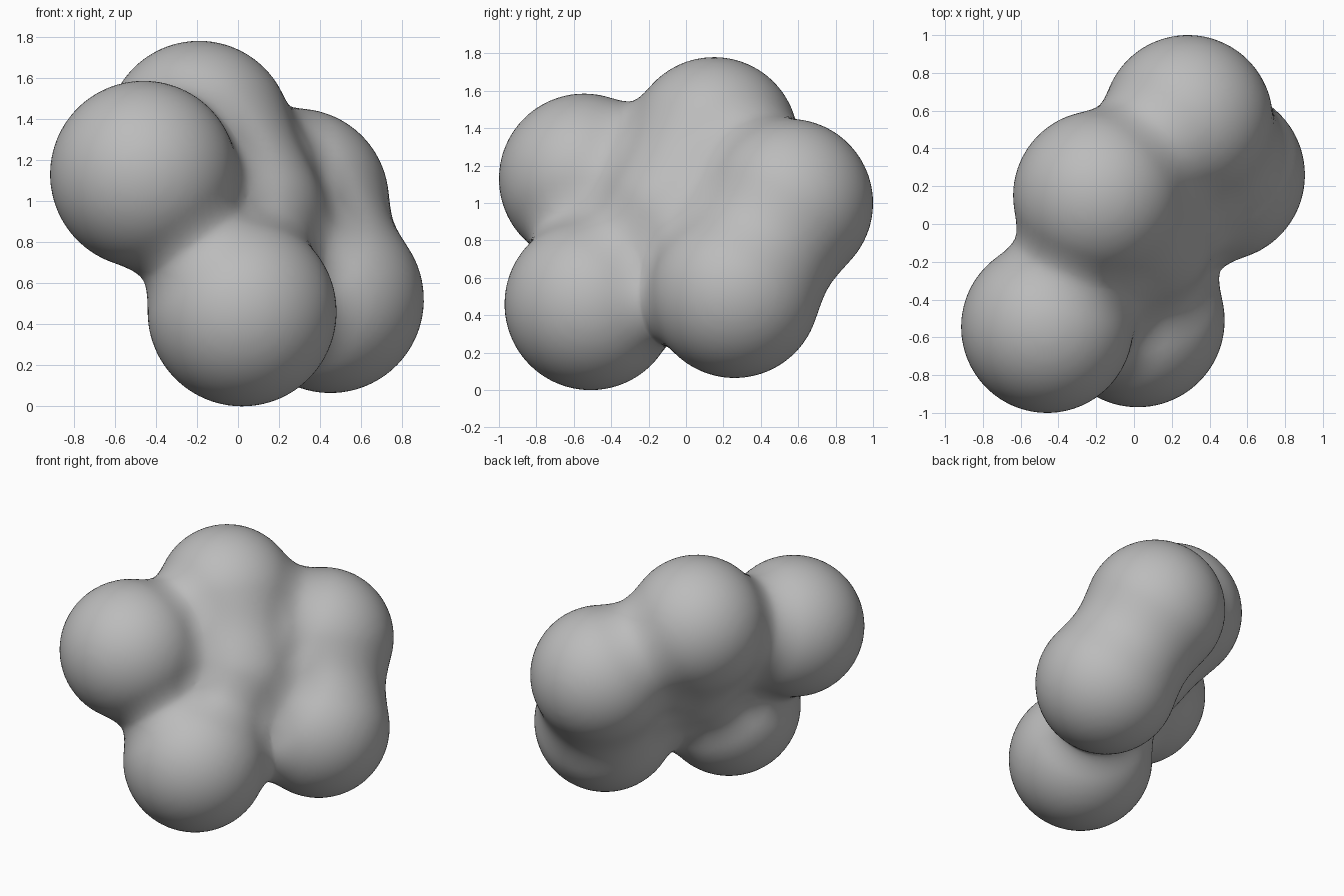
import bpy, bmesh
from mathutils import Vector, Matrix

if "Cube" in bpy.data.objects:
    bpy.data.objects.remove(bpy.data.objects["Cube"])

# Lobes: centre and radius; the last is the core joining the five outer lobes
LOBES = [(Vector(c), r) for c, r in [
    ((-0.46, -0.545, 1.13), 0.455),
    ((0.02, -0.51, 0.46), 0.460),
    ((-0.19, 0.15, 1.33), 0.450),
    ((0.285, 0.55, 1.00), 0.450),
    ((0.45, 0.26, 0.52), 0.455),
    ((0.02, -0.05, 0.94), 0.400)]]
BLEND = 0.22


def field(p):
    """Signed distance to the softly blended lobes."""
    ds = sorted((p - c).length - r for c, r in LOBES)
    d = ds[0]
    for e in ds[1:]:
        h = max(BLEND - abs(d - e), 0.0) / BLEND
        d = min(d, e) - h * h * BLEND / 4
    return d


def settle(p):
    """Move a point on to the blended surface."""
    s = 0.002
    for _ in range(4):
        f = field(p)
        g = Vector([field(p + a) - f for a in
                    (Vector((s, 0, 0)), Vector((0, s, 0)), Vector((0, 0, s)))]) / s
        if g.length < 0.1:
            break
        p = p - g.normalized() * f
    return p


# Rough union of balls
bm = bmesh.new()
for c, r in LOBES:
    bmesh.ops.create_icosphere(bm, subdivisions=4, radius=r,
                               matrix=Matrix.Translation(c))
mesh = bpy.data.meshes.new("lobed_cluster")
bm.to_mesh(mesh)
bm.free()
cluster = bpy.data.objects.new("lobed_cluster", mesh)
bpy.context.collection.objects.link(cluster)
bpy.context.view_layer.objects.active = cluster
cluster.select_set(True)

# One skin, relaxed so the creases open up
remesh = cluster.modifiers.new("skin", 'REMESH')
remesh.mode = 'VOXEL'
remesh.voxel_size = 0.035
relax = cluster.modifiers.new("relax", 'SMOOTH')
relax.factor = 0.5
relax.iterations = 8
for m in ("skin", "relax"):
    bpy.ops.object.modifier_apply(modifier=m)

# Soft fillets between the lobes
for v in cluster.data.vertices:
    v.co = settle(v.co)
low = min(v.co.z for v in cluster.data.vertices)
for v in cluster.data.vertices:
    v.co.z -= low
cluster.data.update()

grey = bpy.data.materials.new("plain grey")
grey.diffuse_color = (0.5, 0.5, 0.5, 1)
grey.use_nodes = True
grey.node_tree.nodes["Principled BSDF"].inputs["Base Color"].default_value = grey.diffuse_color
cluster.data.materials.clear()
cluster.data.materials.append(grey)
bpy.ops.object.shade_smooth()
